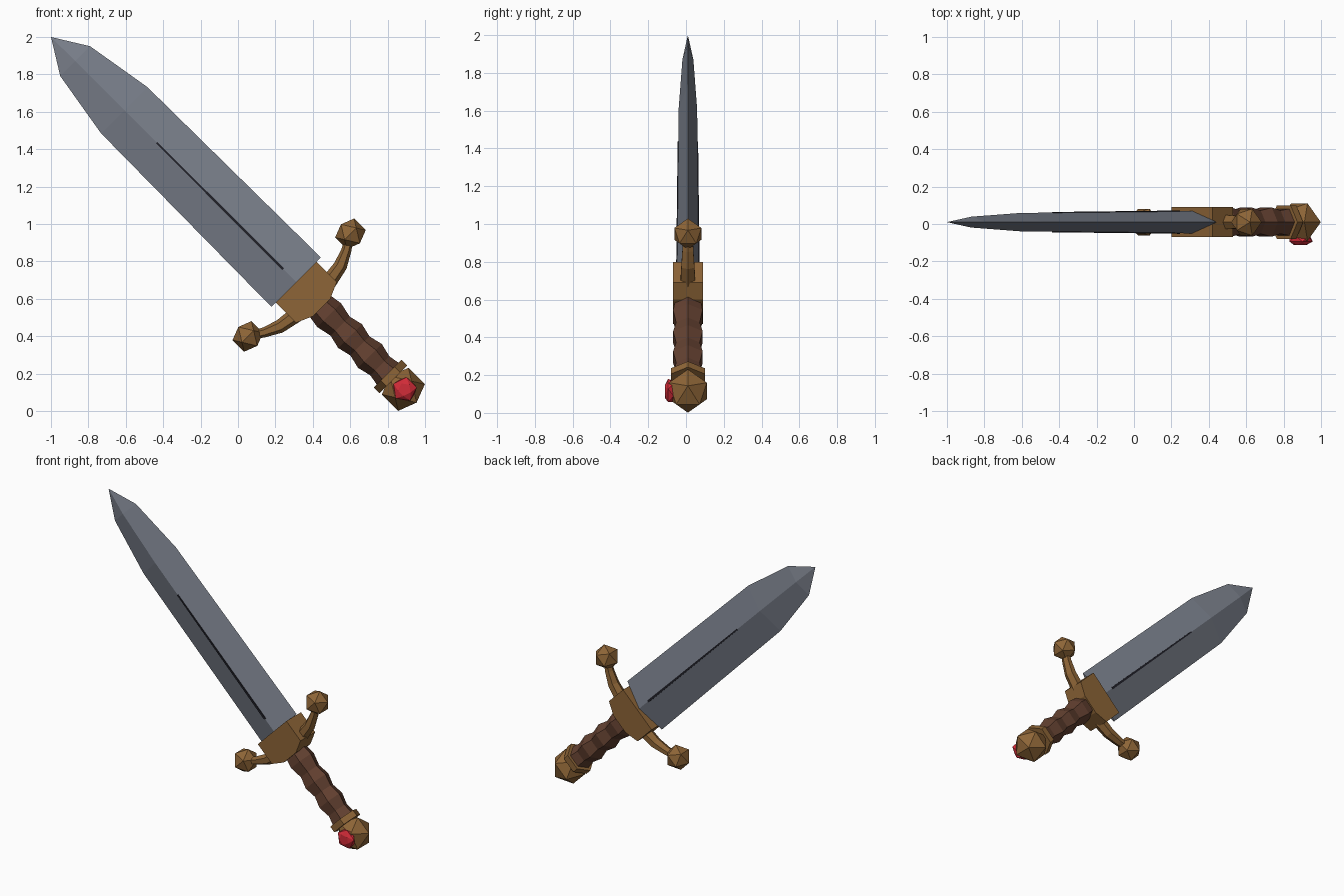
import bpy, bmesh, math
from mathutils import Matrix, Vector

if "Cube" in bpy.data.objects:
    bpy.data.objects.remove(bpy.data.objects["Cube"])

# Local frame: x across the blade, y thickness, z along the blade (leaning 45 degrees)
LEAN = Matrix.Translation((0.5, 0.01, 0.5)) @ Matrix.Rotation(math.radians(-45), 4, 'Y')


def material(name, rgb):
    m = bpy.data.materials.new(name)
    m.diffuse_color = (*rgb, 1)
    m.use_nodes = True
    m.node_tree.nodes["Principled BSDF"].inputs["Base Color"].default_value = m.diffuse_color
    return m


STEEL = material("steel", (0.195, 0.215, 0.26))
DARK = material("dark_groove", (0.015, 0.015, 0.022))
BRASS = material("brass", (0.27, 0.13, 0.038))
LEATHER = material("brown_leather", (0.125, 0.052, 0.03))
RUBY = material("ruby_red", (0.65, 0.025, 0.04))


def finish(bm, name, mat):
    bmesh.ops.recalc_face_normals(bm, faces=bm.faces)
    me = bpy.data.meshes.new(name)
    bm.to_mesh(me)
    bm.free()
    me.materials.append(mat)
    ob = bpy.data.objects.new(name, me)
    ob.matrix_world = LEAN
    bpy.context.collection.objects.link(ob)
    return ob


def loft(name, rings, mat):
    """Skin a list of equal-sized rings and cap both ends."""
    bm = bmesh.new()
    vs = [[bm.verts.new(p) for p in r] for r in rings]
    n = len(vs[0])
    for a, b in zip(vs, vs[1:]):
        for i in range(n):
            j = (i + 1) % n
            bm.faces.new((a[i], a[j], b[j], b[i]))
    bm.faces.new(vs[0])
    bm.faces.new(vs[-1])
    bmesh.ops.remove_doubles(bm, verts=bm.verts, dist=0.0005)
    return finish(bm, name, mat)


def hull(name, points, mat):
    bm = bmesh.new()
    for p in points:
        bm.verts.new(p)
    bmesh.ops.convex_hull(bm, input=bm.verts)
    bmesh.ops.dissolve_limit(bm, angle_limit=0.01, verts=bm.verts, edges=bm.edges)
    return finish(bm, name, mat)


def ring(r, z, n=6, turn=0.0):
    return [(r * math.cos(turn + math.tau * i / n), r * math.sin(turn + math.tau * i / n), z)
            for i in range(n)]


def ball(name, centre, r, mat):
    """Twenty-sided ball with an edge facing the front."""
    g = (1 + 5 ** 0.5) / 2
    pts = []
    for a in (-1, 1):
        for b in (-g, g):
            pts += [(0, a, b), (a, b, 0), (b, 0, a)]
    return hull(name, [Vector(centre) + Vector(p).normalized() * r for p in pts], mat)


# Blade: diamond section tapering to a point
sections = [(0.187, 0.06, 0.268), (0.175, 0.049, 1.567), (0.113, 0.029, 1.938)]
bm = bmesh.new()
rows = [[bm.verts.new(p) for p in ((w, 0, z), (0, d, z), (-w, 0, z), (0, -d, z))]
        for w, d, z in sections]
tip = bm.verts.new((0, 0, 2.121))
for i in range(4):
    j = (i + 1) % 4
    for a, b in zip(rows, rows[1:]):
        bm.faces.new((a[i], a[j], b[j], b[i]))
    bm.faces.new((rows[-1][i], rows[-1][j], tip))
bm.faces.new(rows[0])
finish(bm, "blade", STEEL)

# Narrow dark groove line along the ridge on both sides
for side, label in ((-1, "front"), (1, "back")):
    hull("groove_" + label,
         [(sx * w, side * y, z) for w, d, z in ((0.0075, 0.0592, 0.365), (0.0045, 0.0511, 1.322))
          for sx in (-1, 1) for y in (d - 0.004, d + 0.003)], DARK)

# Guard block: flat top, bevelled underside
outline = [(0.155, 0.268), (0.155, 0.115), (0.065, 0.075)]
outline += [(-x, z) for x, z in reversed(outline)]
loft("guard_block", [[(x, y, z) for x, z in outline] for y in (-0.08, 0.08)], BRASS)

# Curved guard arms with ball ends
path = [(0.13, 0.145, 0.042, 0.045, 0.0), (0.23, 0.162, 0.036, 0.040, 0.3),
        (0.31, 0.198, 0.027, 0.034, 0.5), (0.37, 0.235, 0.023, 0.030, 0.55)]
for side, label in ((-1, "left"), (1, "right")):
    rings = []
    for x, z, h, d, tilt in path:
        r = []
        for i in range(6):
            a = math.tau * i / 6 + math.pi / 6
            u, v = h * math.sin(a), d * math.cos(a)
            r.append((side * (x - u * math.sin(tilt)), v, z + u * math.cos(tilt)))
        rings.append(r)
    loft("guard_arm_" + label, rings, BRASS)
    ball("guard_ball_" + label, (side * 0.388, 0, 0.245), 0.084, BRASS)

# Grip: wavy six-sided handle
waves = [(0.08, 0.08), (0.09, 0.018), (0.072, -0.065), (0.09, -0.14), (0.072, -0.215),
         (0.09, -0.29), (0.072, -0.365), (0.084, -0.435)]
loft("grip", [ring(r, z) for r, z in waves], LEATHER)

# Collar and pommel
loft("collar", [ring(0.104, -0.425), ring(0.104, -0.468)], BRASS)
ball("pommel", (0, 0, -0.543), 0.118, BRASS)

# Gem set in the front of the pommel
facets = []
for r, y, turn in ((0.036, -0.122, 0.0), (0.066, -0.104, math.pi / 5), (0.058, -0.075, 0.0)):
    facets += [(0.004 + x, y, z - 0.548) for x, z, _ in ring(r, 0, 5, turn)]
hull("gem", facets, RUBY)
